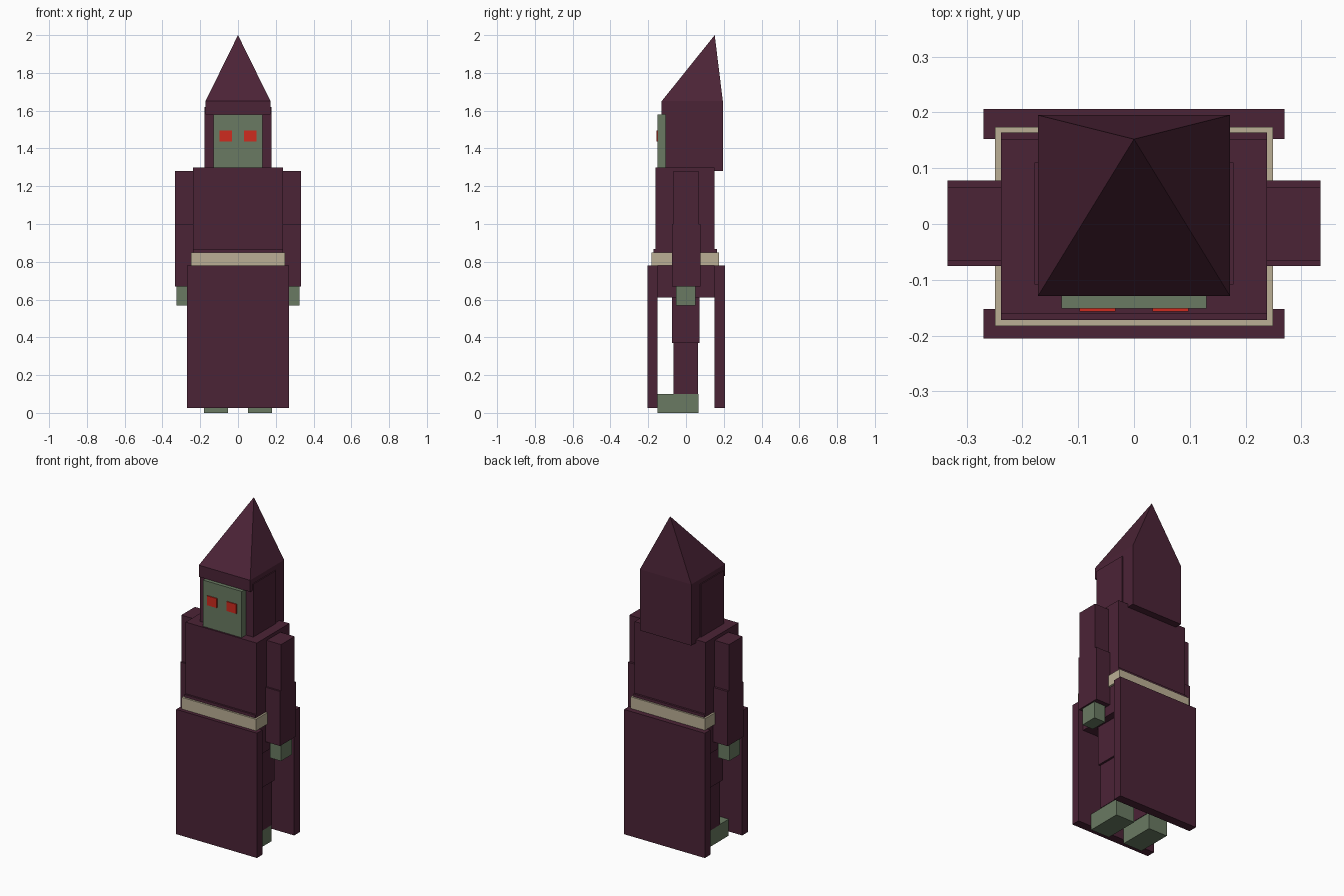
import bpy

if "Cube" in bpy.data.objects:
    bpy.data.objects.remove(bpy.data.objects["Cube"])


def material(name, rgb):
    m = bpy.data.materials.new(name)
    m.diffuse_color = (*rgb, 1)
    m.use_nodes = True
    m.node_tree.nodes["Principled BSDF"].inputs["Base Color"].default_value = m.diffuse_color
    return m


PLUM = material("plum cloth", (0.071, 0.017, 0.037))
GREEN = material("grey green skin", (0.142, 0.195, 0.122))
BEIGE = material("beige belt", (0.50, 0.43, 0.30))
RED = material("red eyes", (0.62, 0.024, 0.013))


def mesh(name, verts, faces, mat):
    me = bpy.data.meshes.new(name)
    me.from_pydata(verts, [], faces)
    me.materials.append(mat)
    ob = bpy.data.objects.new(name, me)
    bpy.context.collection.objects.link(ob)
    return ob


def box(name, x, y, z, mat):
    """Box from (min, max) ranges on each axis."""
    verts = [(a, b, c) for c in z for a, b in
             ((x[0], y[0]), (x[1], y[0]), (x[1], y[1]), (x[0], y[1]))]
    faces = [(3, 2, 1, 0), (4, 5, 6, 7)]
    faces += [(i, (i + 1) % 4, (i + 1) % 4 + 4, i + 4) for i in range(4)]
    return mesh(name, verts, faces, mat)


def centred(name, half, y, z, mat):
    return box(name, (-half, half), y, z, mat)


def pair(name, x, y, z, mat):
    box("right_" + name, x, y, z, mat)
    box("left_" + name, (-x[1], -x[0]), y, z, mat)


# Robe skirt, hips and belt
centred("front_robe_panel", 0.27, (-0.205, -0.152), (0.025, 0.78), PLUM)
centred("back_robe_panel", 0.27, (0.152, 0.206), (0.025, 0.78), PLUM)
centred("hips", 0.237, (-0.152, 0.152), (0.61, 0.79), PLUM)
centred("belt", 0.249, (-0.183, 0.174), (0.78, 0.85), BEIGE)

# Torso with a slightly wider hem above the belt
centred("torso", 0.238, (-0.161, 0.152), (0.85, 1.30), PLUM)
centred("torso_hem", 0.238, (-0.172, 0.164), (0.84, 0.867), PLUM)

# Legs and feet
pair("upper_leg", (0.035, 0.195), (-0.073, 0.072), (0.37, 0.62), PLUM)
pair("lower_leg", (0.05, 0.183), (-0.066, 0.064), (0.10, 0.37), PLUM)
pair("foot", (0.053, 0.18), (-0.151, 0.065), (0.0, 0.10), GREEN)

# Arms and hands
pair("upper_arm", (0.236, 0.334), (-0.065, 0.065), (1.0, 1.28), PLUM)
pair("lower_arm", (0.236, 0.334), (-0.075, 0.078), (0.67, 1.0), PLUM)
pair("hand", (0.25, 0.325), (-0.053, 0.05), (0.568, 0.67), GREEN)

# Head: hood walls, back, brim, face and eyes
centred("hood_core", 0.178, (-0.108, 0.11), (1.30, 1.62), PLUM)
centred("hood_back", 0.172, (0.105, 0.195), (1.28, 1.65), PLUM)
centred("hood_brim", 0.172, (-0.129, 0.11), (1.58, 1.65), PLUM)
centred("face", 0.13, (-0.151, -0.105), (1.30, 1.58), GREEN)
pair("eye", (0.033, 0.098), (-0.157, -0.150), (1.438, 1.495), RED)

# Pointed hood with the tip set toward the back
mesh("hood_point",
     [(-0.172, -0.129, 1.65), (0.172, -0.129, 1.65),
      (0.172, 0.195, 1.65), (-0.172, 0.195, 1.65), (0, 0.152, 2.0)],
     [(3, 2, 1, 0)] + [(i, (i + 1) % 4, 4) for i in range(4)], PLUM)
